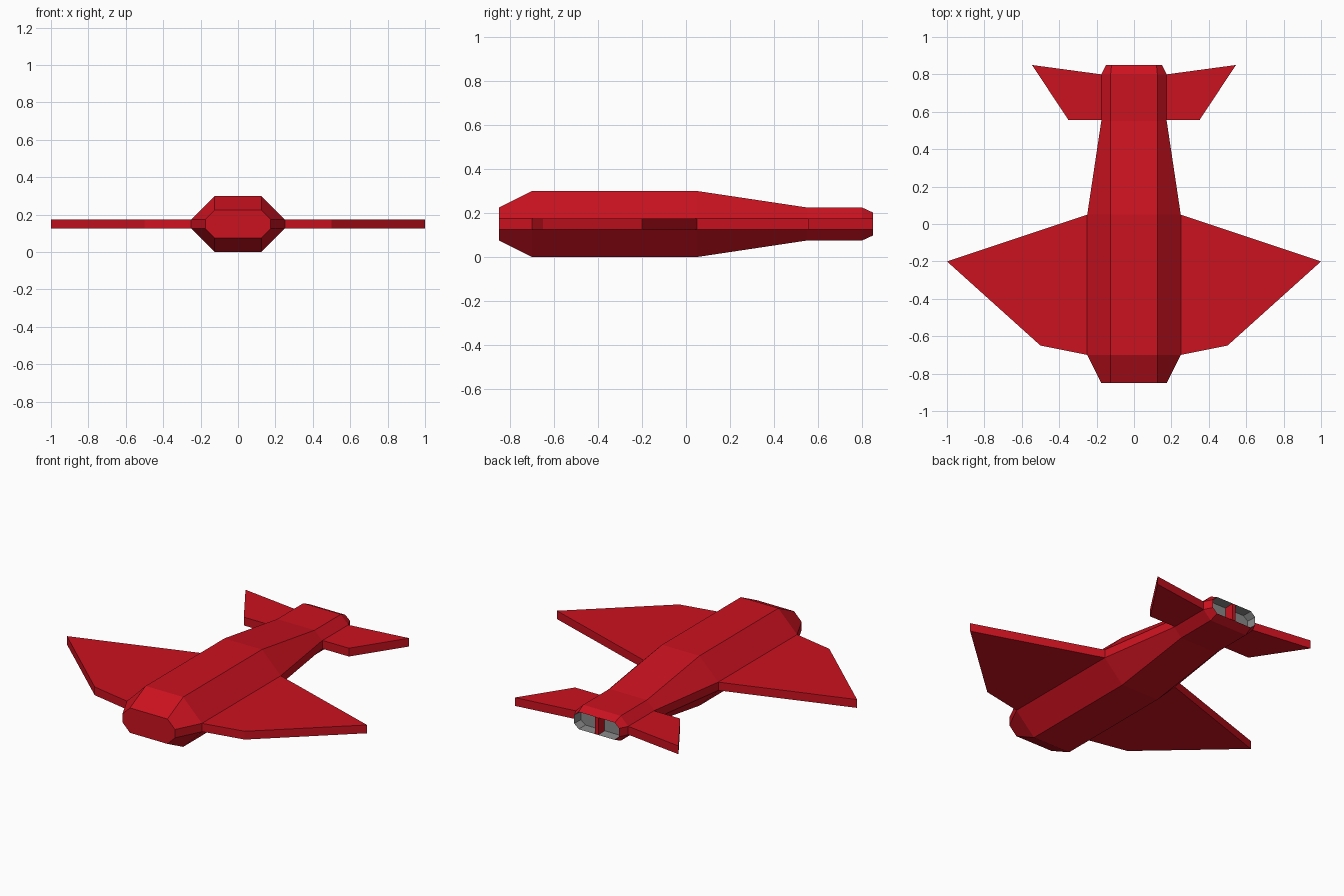
import bpy, bmesh

if "Cube" in bpy.data.objects:
    bpy.data.objects.remove(bpy.data.objects["Cube"])


def make_mat(name, color):
    m = bpy.data.materials.new(name)
    m.diffuse_color = color
    m.use_nodes = True
    m.node_tree.nodes["Principled BSDF"].inputs["Base Color"].default_value = m.diffuse_color
    return m


red = make_mat("red_paint", (0.6, 0.006, 0.014, 1))
grey = make_mat("nozzle_grey", (0.25, 0.25, 0.25, 1))


def finish(bm, name, mats):
    bmesh.ops.recalc_face_normals(bm, faces=bm.faces)
    me = bpy.data.meshes.new(name)
    bm.to_mesh(me)
    bm.free()
    for m in mats:
        me.materials.append(m)
    ob = bpy.data.objects.new(name, me)
    bpy.context.collection.objects.link(ob)
    return ob


MID = 0.15  # height of the wing plane


def ring(bm, y, side, top, half_h, half_side=0.025):
    """Eight-sided hull section: flat top, bottom and narrow sides."""
    q = [(side, half_side), (top, half_h), (-top, half_h), (-side, half_side)]
    pts = q + [(x, -z) for x, z in reversed(q)]
    return [bm.verts.new((x, y, MID + z)) for x, z in pts]


# Fuselage: lofted from nose to tail, then back inside for the exhaust recess
stations = [(-0.85, 0.175, 0.125, 0.075), (-0.70, 0.25, 0.125, 0.15),
            (0.05, 0.25, 0.125, 0.15), (0.55, 0.175, 0.125, 0.075),
            (0.80, 0.175, 0.125, 0.075), (0.85, 0.15, 0.12, 0.052),
            (0.79, 0.147, 0.117, 0.049)]
bm = bmesh.new()
rings = [ring(bm, *s) for s in stations]
bm.faces.new(rings[0])
for n, (a, b) in enumerate(zip(rings, rings[1:])):
    for i in range(8):
        j = (i + 1) % 8
        f = bm.faces.new((a[i], a[j], b[j], b[i]))
        f.material_index = 1 if n == len(rings) - 2 else 0
bm.faces.new(rings[-1]).material_index = 1
finish(bm, "fuselage", [red, grey])

# Upright divider between the two exhaust openings
bm = bmesh.new()
bmesh.ops.create_cube(bm, size=1)
bmesh.ops.scale(bm, vec=(0.022, 0.06, 0.102), verts=bm.verts)
bmesh.ops.translate(bm, vec=(0, 0.82, MID), verts=bm.verts)
finish(bm, "exhaust_divider", [red])


def slab_pair(name, outline):
    """Flat plate of even thickness, mirrored to the other side."""
    bm = bmesh.new()
    face = bm.faces.new([bm.verts.new((x, y, MID - 0.025)) for x, y in outline])
    ext = bmesh.ops.extrude_face_region(bm, geom=[face], use_keep_orig=True)
    up = [v for v in ext["geom"] if isinstance(v, bmesh.types.BMVert)]
    bmesh.ops.translate(bm, vec=(0, 0, 0.05), verts=up)
    ob = finish(bm, name, [red])
    ob.modifiers.new("mirror", "MIRROR").use_axis[0] = True


# Main wings and tailplane
slab_pair("wings", [(0.25, 0.05), (0.25, -0.70), (0.50, -0.65), (1.0, -0.20)])
slab_pair("tailplane", [(0.175, 0.80), (0.175, 0.555), (0.35, 0.555), (0.545, 0.85)])
